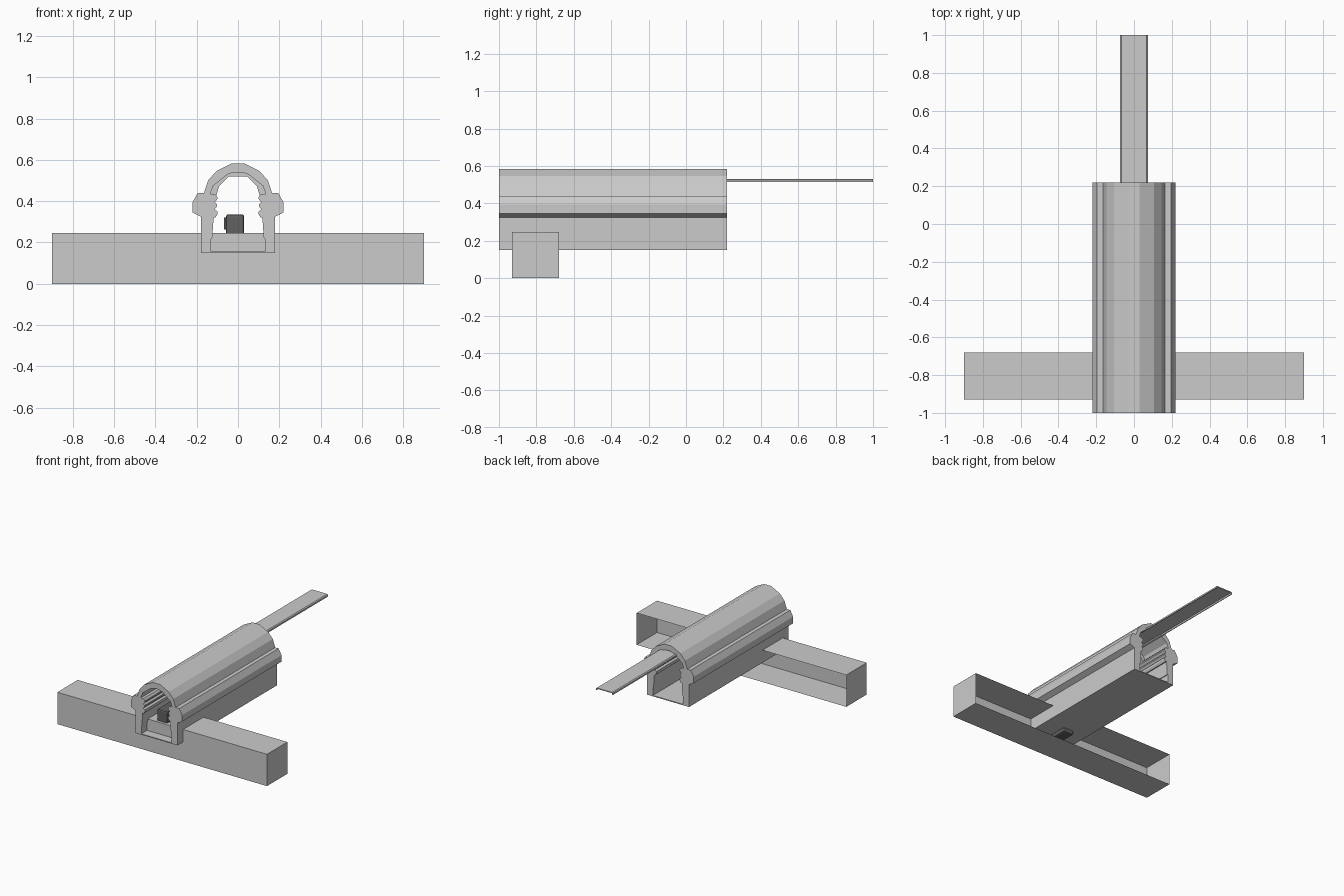
import bpy, bmesh

if "Cube" in bpy.data.objects:
    bpy.data.objects.remove(bpy.data.objects["Cube"])


def mirror(half):
    """Close a right-hand half profile across x = 0."""
    return half + [(-x, z) for x, z in reversed(half)]


def extrude(name, profile, y0, y1):
    """Extrude an x-z profile along y."""
    bm = bmesh.new()
    verts = [bm.verts.new((x, y0, z)) for x, z in profile]
    face = bm.faces.new(verts)
    res = bmesh.ops.extrude_face_region(bm, geom=[face])
    moved = [v for v in res["geom"] if isinstance(v, bmesh.types.BMVert)]
    bmesh.ops.translate(bm, verts=moved, vec=(0, y1 - y0, 0))
    bmesh.ops.recalc_face_normals(bm, faces=bm.faces)
    return finish(name, bm)


def finish(name, bm):
    mesh = bpy.data.meshes.new(name)
    bm.to_mesh(mesh)
    bm.free()
    obj = bpy.data.objects.new(name, mesh)
    bpy.context.collection.objects.link(obj)
    return obj


def box(name, lo, hi):
    return extrude(name, [(lo[0], lo[2]), (hi[0], lo[2]), (hi[0], hi[2]), (lo[0], hi[2])],
                   lo[1], hi[1])


# Arched shell with thick side walls and flared shoulders
outer = [(.18, .15), (.18, .325), (.22, .345), (.22, .395), (.195, .44), (.165, .44),
         (.145, .5), (.105, .545), (.03, .583)]
inner = [(.13, .15), (.13, .33), (.145, .345), (.145, .405), (.12, .475), (.05, .53), (.02, .54)]
shell = mirror(outer) + list(reversed(mirror(inner)))
extrude("arched_shell", shell, -1, .22)

# Thin floor joining the walls
box("shell_floor", (-.13, -1, .15), (.13, .22, .157))

# Ridged rails and lower liners along both inner walls
rail = [(.15, .32), (.11, .32), (.1, .335), (.1, .35), (.113, .36), (.102, .375), (.102, .385),
        (.113, .395), (.1, .41), (.1, .42), (.112, .435), (.138, .435), (.15, .4)]
for side, s in (("right", 1), ("left", -1)):
    extrude(side + "_rail", [(s * x, z) for x, z in rail], -1, .22)
    liner = [(.135, .215), (.125, .22), (.118, .32), (.135, .32)]
    extrude(side + "_liner", [(s * x, z) for x, z in liner], -1, .22)

# Two arch ribs under the roof
rib_out = [(.14, .42), (.125, .48), (.055, .535), (.03, .545)]
rib_in = [(.108, .42), (.09, .475), (.05, .515), (.045, .52)]
for name, y in (("front_rib", -.69), ("rear_rib", -.085)):
    extrude(name, mirror(rib_out) + list(reversed(mirror(rib_in))), y - .05, y + .05)

# Long sliding strip, a shallow channel open below
strip = mirror([(.073, .513), (.073, .525), (.066, .531)])
extrude("sliding_strip", strip + list(reversed(mirror([(.067, .513), (.064, .524)]))), -.22, 1)

# Cross beam: thin box open at the back
beam = box("cross_beam", (-.9, -.93, 0), (.9, -.68, .247))
bm = bmesh.new()
bm.from_mesh(beam.data)
back = [f for f in bm.faces if f.calc_center_median().y > -.69]
bmesh.ops.delete(bm, geom=back, context='FACES_ONLY')
bm.to_mesh(beam.data)
bm.free()

# Small dark latch block standing through the beam, with a side tab
dark = bpy.data.materials.new("dark_grey")
dark.diffuse_color = (.12, .12, .12, 1)
dark.use_nodes = True
dark.node_tree.nodes["Principled BSDF"].inputs["Base Color"].default_value = dark.diffuse_color
block = box("latch_block", (-.058, -.91, .12), (.03, -.74, .336))
bev = block.modifiers.new("bevel", 'BEVEL')
bev.width = .01
bev.segments = 2
tab = box("latch_tab", (-.068, -.89, .262), (-.055, -.76, .32))
for o in (block, tab):
    o.data.materials.append(dark)
